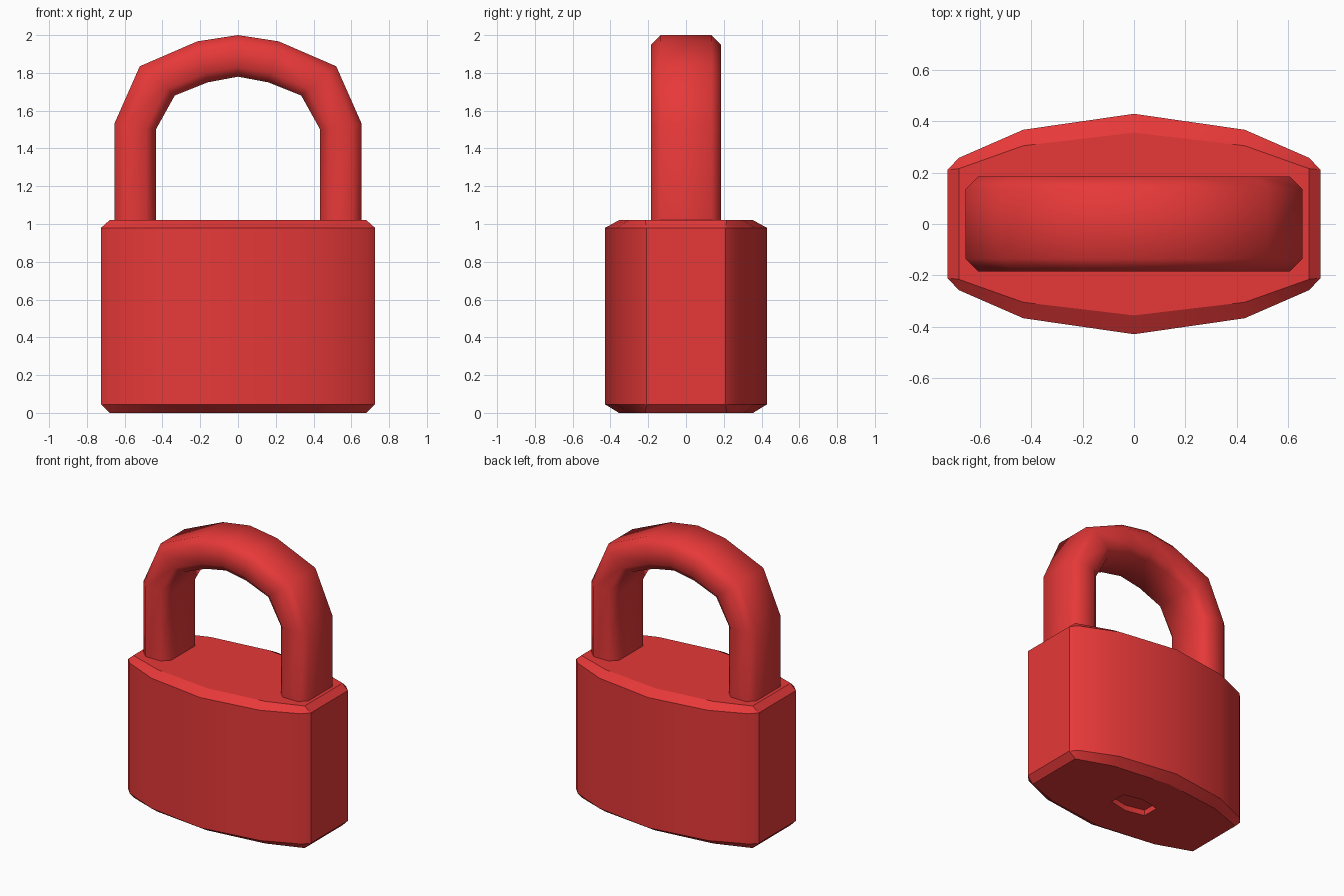
import bpy, bmesh, math

if "Cube" in bpy.data.objects:
    bpy.data.objects.remove(bpy.data.objects["Cube"])

red = bpy.data.materials.new("red_paint")
red.diffuse_color = (0.8, 0.04, 0.04, 1)
red.use_nodes = True
red.node_tree.nodes["Principled BSDF"].inputs["Base Color"].default_value = red.diffuse_color


def loft(name, rings):
    """Join equal-length rings of points into a closed solid."""
    bm = bmesh.new()
    loops = [[bm.verts.new(p) for p in ring] for ring in rings]
    n = len(loops[0])
    for a, b in zip(loops, loops[1:]):
        for i in range(n):
            j = (i + 1) % n
            bm.faces.new((a[i], a[j], b[j], b[i]))
    bm.faces.new(loops[0])
    bm.faces.new(loops[-1])
    bmesh.ops.remove_doubles(bm, verts=bm.verts, dist=0.0005)
    bmesh.ops.recalc_face_normals(bm, faces=bm.faces)
    mesh = bpy.data.meshes.new(name)
    bm.to_mesh(mesh)
    bm.free()
    ob = bpy.data.objects.new(name, mesh)
    bpy.context.collection.objects.link(ob)
    mesh.materials.append(red)
    return ob


def select(ob):
    bpy.ops.object.select_all(action='DESELECT')
    ob.select_set(True)
    bpy.context.view_layer.objects.active = ob


def smooth(ob, degrees):
    select(ob)
    bpy.ops.object.shade_smooth_by_angle(angle=math.radians(degrees))


def outline(right_half, z):
    """Mirror a back-right quarter profile to a full outline at height z."""
    back = right_half + [(-x, y) for x, y in reversed(right_half) if x > 0]
    return [(x, y, z) for x, y in back] + [(x, -y, z) for x, y in reversed(back)]


# Body: bulged block with chamfered top and bottom
full = [(0.725, 0.21), (0.68, 0.257), (0.43, 0.366), (0, 0.428)]
inset = [(0.68, 0.215), (0.68, 0.215), (0.43, 0.304), (0, 0.355)]
body = loft("lock_body", [outline(inset, 0), outline(full, 0.045),
                          outline(full, 0.98), outline(inset, 1.02)])

# Keyhole recess in the underside
key = [(0.14, 0.06), (0, 0.09)]
cutter = loft("keyhole_cutter", [outline(key, -0.1), outline(key, 0.04)])
cutter.hide_render = True
mod = body.modifiers.new("keyhole", 'BOOLEAN')
mod.operation = 'DIFFERENCE'
mod.solver = 'EXACT'
mod.object = cutter
select(body)
bpy.ops.object.modifier_apply(modifier=mod.name)
bpy.data.objects.remove(cutter)
smooth(body, 30)

# Shackle: chamfered section swept between outer and inner arch profiles
outer = [(0.655, 0.98), (0.655, 1.53), (0.52, 1.835), (0.215, 1.967), (0, 2.0)]
inner = [(0.435, 0.98), (0.435, 1.50), (0.335, 1.68), (0.16, 1.75), (0, 1.78)]
pairs = list(zip(outer, inner))
pairs += [((-o[0], o[1]), (-i[0], i[1])) for o, i in reversed(pairs[:-1])]
section = [(0, -0.135), (0, 0.135), (0.23, 0.185), (0.77, 0.185),
           (1, 0.135), (1, -0.135), (0.77, -0.185), (0.23, -0.185)]
shackle = loft("shackle", [[(o[0] + (i[0] - o[0]) * t, y, o[1] + (i[1] - o[1]) * t)
                            for t, y in section] for o, i in pairs])
smooth(shackle, 60)
